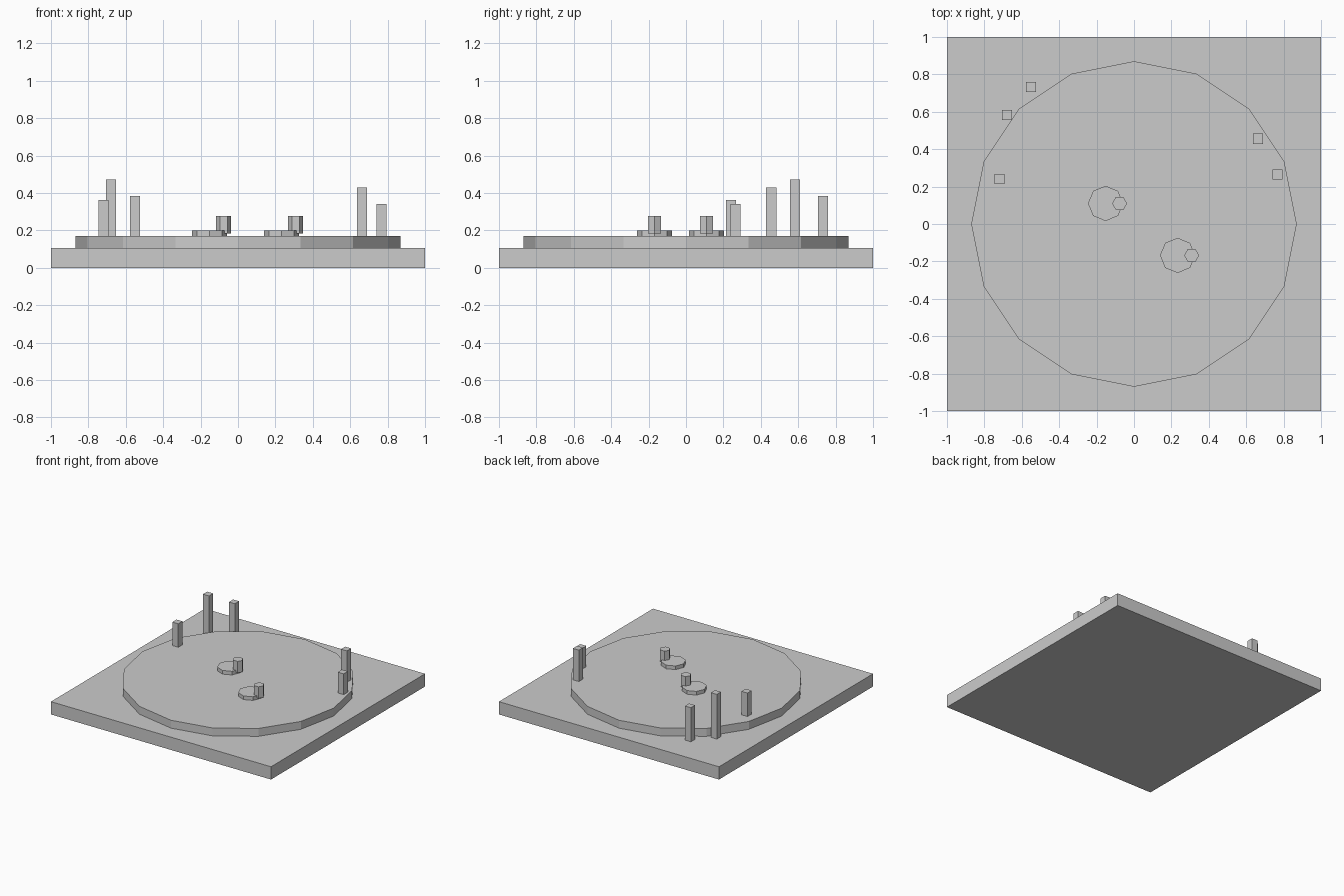
import bpy

if "Cube" in bpy.data.objects:
    bpy.data.objects.remove(bpy.data.objects["Cube"])


def box(name, x, y, z0, z1, width):
    bpy.ops.mesh.primitive_cube_add(size=1, location=(x, y, (z0 + z1) / 2))
    ob = bpy.context.object
    ob.name = name
    ob.scale = (width, width, z1 - z0)
    bpy.ops.object.transform_apply(location=False, rotation=False, scale=True)
    return ob


def prism(name, x, y, z0, z1, radius, sides, turn=0.0):
    bpy.ops.mesh.primitive_cylinder_add(vertices=sides, radius=radius, depth=z1 - z0,
                                        location=(x, y, (z0 + z1) / 2),
                                        rotation=(0, 0, turn))
    ob = bpy.context.object
    ob.name = name
    return ob


GROUND = 0.105
WATER = 0.17

# Square ground tile and the raised 16-sided pond
box("ground_tile", 0, 0, 0, GROUND, 2)
prism("pond", 0, 0, GROUND, WATER, 0.87, 16)

# Lily pads, each with a hexagonal bud at its right edge
for i, (x, y) in enumerate([(-0.152, 0.11), (0.233, -0.168)], 1):
    prism(f"lily_pad_{i}", x, y, WATER, 0.20, 0.094, 8)
    prism(f"lily_bud_{i}", x + 0.075, y, 0.182, 0.277, 0.04, 6, 0.5235988)

# Reeds round the rim of the pond
reeds = [(-0.55, 0.733, 0.385), (-0.68, 0.583, 0.472), (-0.72, 0.241, 0.363),
         (0.663, 0.456, 0.428), (0.768, 0.264, 0.341)]
for i, (x, y, top) in enumerate(reeds, 1):
    box(f"reed_{i}", x, y, GROUND, top, 0.054)
